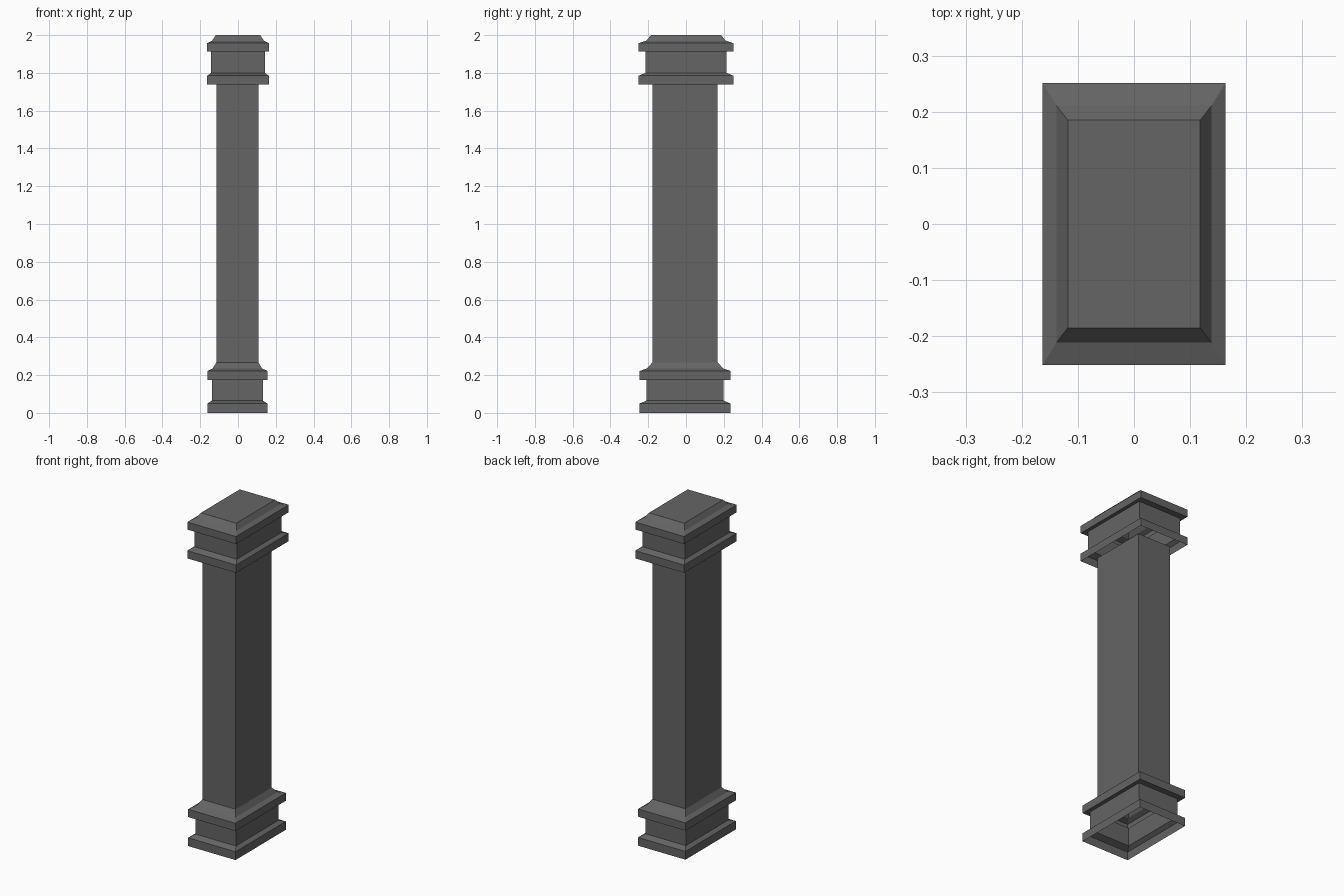
import bpy
import bmesh

cube = bpy.data.objects.get("Cube")
if cube:
    bpy.data.objects.remove(cube, do_unlink=True)

stone = bpy.data.materials.new("dark grey stone")
stone.use_nodes = True
colour = (0.13, 0.13, 0.13, 1.0)
stone.diffuse_color = colour
stone.node_tree.nodes["Principled BSDF"].inputs["Base Color"].default_value = colour


def rectangular_shell(name, rings, centre, cap_top=False):
    """Join rectangular rings (half width, half depth, height) into a hollow shell."""
    bm = bmesh.new()
    cx, cy = centre
    corners = [(-1, -1), (1, -1), (1, 1), (-1, 1)]
    loops = [[bm.verts.new((cx + sx * hx, cy + sy * hy, z)) for sx, sy in corners]
             for hx, hy, z in rings]
    for low, high in zip(loops, loops[1:]):
        for i in range(4):
            j = (i + 1) % 4
            bm.faces.new((low[i], low[j], high[j], high[i]))
    if cap_top:
        bm.faces.new(loops[-1])
    mesh = bpy.data.meshes.new(name)
    bm.to_mesh(mesh)
    bm.free()
    mesh.materials.append(stone)
    obj = bpy.data.objects.new(name, mesh)
    bpy.context.collection.objects.link(obj)
    return obj


shaft_size = (0.111, 0.172)
axis = (-0.003, -0.005)

# Base: foot moulding, recessed neck and coved upper moulding
foot = (0.158, 0.240)
foot_neck = (0.135, 0.204)
rectangular_shell("base", [
    (*foot, 0.0),
    (*foot, 0.05),
    (*foot_neck, 0.065),
    (*foot_neck, 0.175),
    (*foot, 0.175),
    (*foot, 0.222),
    (0.131, 0.202, 0.235),
    (*shaft_size, 0.268),
], axis)

# Plain rectangular shaft
rectangular_shell("shaft", [(*shaft_size, 0.268), (*shaft_size, 1.745)], axis)

# Capital: lower moulding, recessed neck, upper moulding and coved top
rim = (0.163, 0.251)
cap_neck = (0.142, 0.214)
rectangular_shell("capital", [
    (*rim, 1.738),
    (*rim, 1.785),
    (*cap_neck, 1.80),
    (*cap_neck, 1.912),
    (*rim, 1.912),
    (*rim, 1.957),
    (0.138, 0.211, 1.970),
    (0.118, 0.185, 2.0),
], (0.0, 0.0), cap_top=True)
